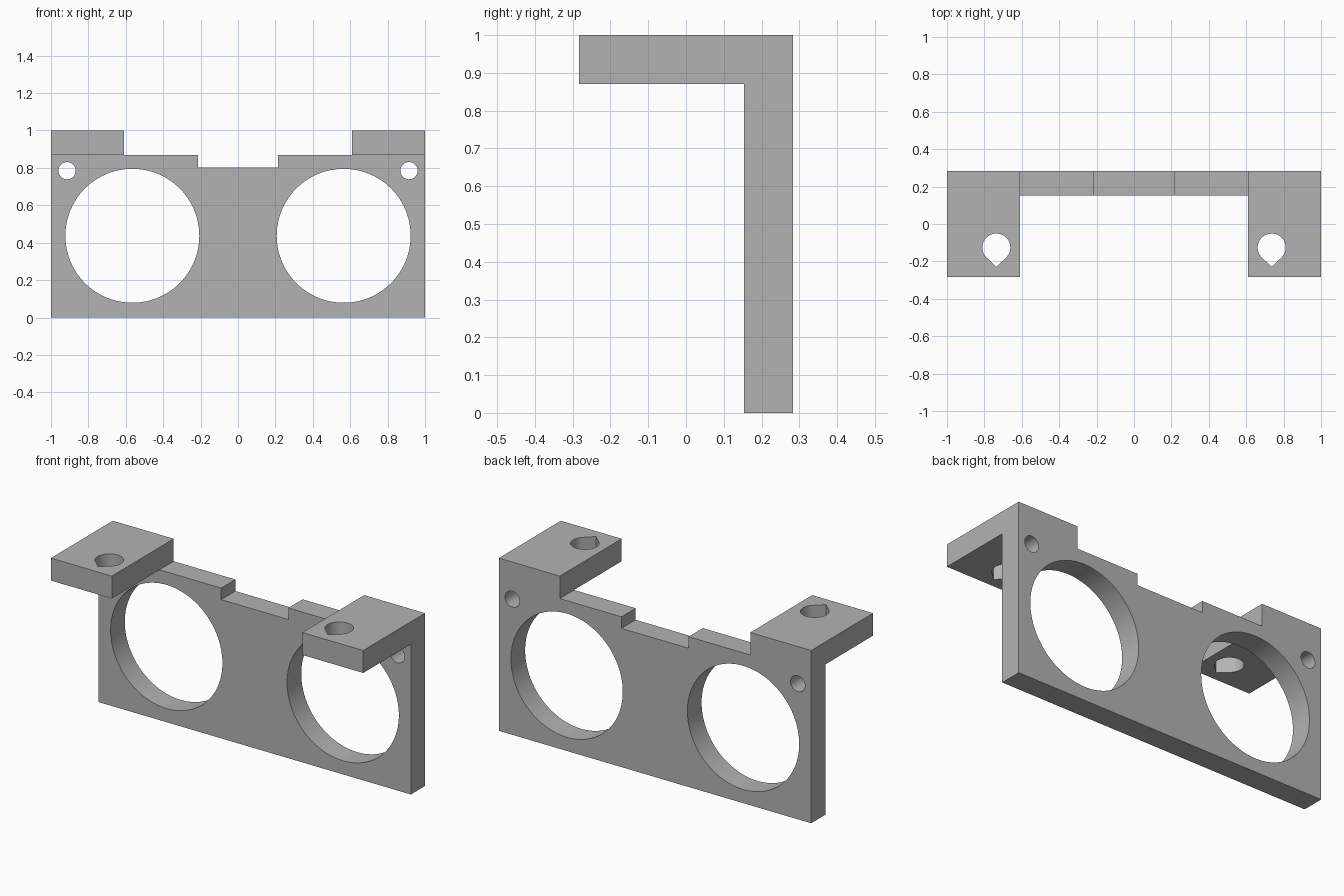
import bpy, bmesh, math
from mathutils import Vector

default = bpy.data.objects.get("Cube")
if default:
    bpy.data.objects.remove(default, do_unlink=True)

grey = bpy.data.materials.new("plain grey")
grey.use_nodes = True
colour = (0.45, 0.45, 0.45, 1)
grey.diffuse_color = colour
grey.node_tree.nodes["Principled BSDF"].inputs["Base Color"].default_value = colour

FRONT, BACK, PLATE_FRONT = -0.283, 0.283, 0.153
TAB_INNER, TAB_BOTTOM = 0.61, 0.87


def prism(name, points, direction):
    """Extrude a closed outline along a direction."""
    bm = bmesh.new()
    face = bm.faces.new([bm.verts.new(p) for p in points])
    result = bmesh.ops.extrude_face_region(bm, geom=[face])
    moved = [v for v in result["geom"] if isinstance(v, bmesh.types.BMVert)]
    bmesh.ops.translate(bm, verts=moved, vec=Vector(direction))
    bmesh.ops.recalc_face_normals(bm, faces=bm.faces)
    mesh = bpy.data.meshes.new(name)
    bm.to_mesh(mesh)
    bm.free()
    mesh.materials.append(grey)
    obj = bpy.data.objects.new(name, mesh)
    bpy.context.collection.objects.link(obj)
    return obj


def arc(radius, start, end, count):
    return [(radius * math.cos(start + (end - start) * i / count),
             radius * math.sin(start + (end - start) * i / count))
            for i in range(count)]


def box(name, x, y, z0, z1):
    """Box symmetric in x."""
    return prism(name, [(-x, y[0], z0), (x, y[0], z0), (x, y[1], z0), (-x, y[1], z0)],
                 (0, 0, z1 - z0))


def round_cutter(name, x, z, radius, sides):
    """Cylinder running front to back through the plate."""
    return prism(name, [(x + a, 0, z + b) for a, b in arc(radius, 0, math.tau, sides)],
                 (0, 0.5, 0))


# L-shaped bracket, full width
section = [(FRONT, 1), (BACK, 1), (BACK, 0), (PLATE_FRONT, 0),
           (PLATE_FRONT, TAB_BOTTOM), (FRONT, TAB_BOTTOM)]
bracket = prism("sensor_bracket", [(-1, y, z) for y, z in section], (2, 0, 0))

# Gap between the tabs and the shallow notch in the top edge
cutters = [box("tab_gap_cutter", TAB_INNER, (-0.5, 0.5), TAB_BOTTOM, 1.2),
           box("notch_cutter", 0.215, (-0.5, 0.5), 0.803, 1.1)]

for side, s in (("right", -1), ("left", 1)):
    # Large opening and small screw hole in the plate
    cutters.append(round_cutter(side + "_opening_cutter", s * 0.565, 0.437, 0.358, 96))
    cutters.append(round_cutter(side + "_screw_cutter", s * 0.914, 0.785, 0.046, 48))
    # Teardrop hole in the tab, point to the front
    drop = arc(0.075, -math.pi / 4, 1.25 * math.pi, 48)
    drop += arc(0.075, 1.25 * math.pi, 1.3 * math.pi, 1) + [(0, -0.103)]
    cutters.append(prism(side + "_teardrop_cutter",
                         [(s * 0.736 + a, -0.126 + b, 0.7) for a, b in drop], (0, 0, 0.5)))

# Cut, then discard the cutters
bpy.ops.object.select_all(action='DESELECT')
bpy.context.view_layer.objects.active = bracket
bracket.select_set(True)
for cutter in cutters:
    cutter.hide_render = True
    cut = bracket.modifiers.new(cutter.name, 'BOOLEAN')
    cut.operation, cut.solver, cut.object = 'DIFFERENCE', 'EXACT', cutter
    bpy.ops.object.modifier_apply(modifier=cut.name)
    bpy.data.objects.remove(cutter, do_unlink=True)

bpy.ops.object.shade_smooth_by_angle(angle=math.radians(30))
